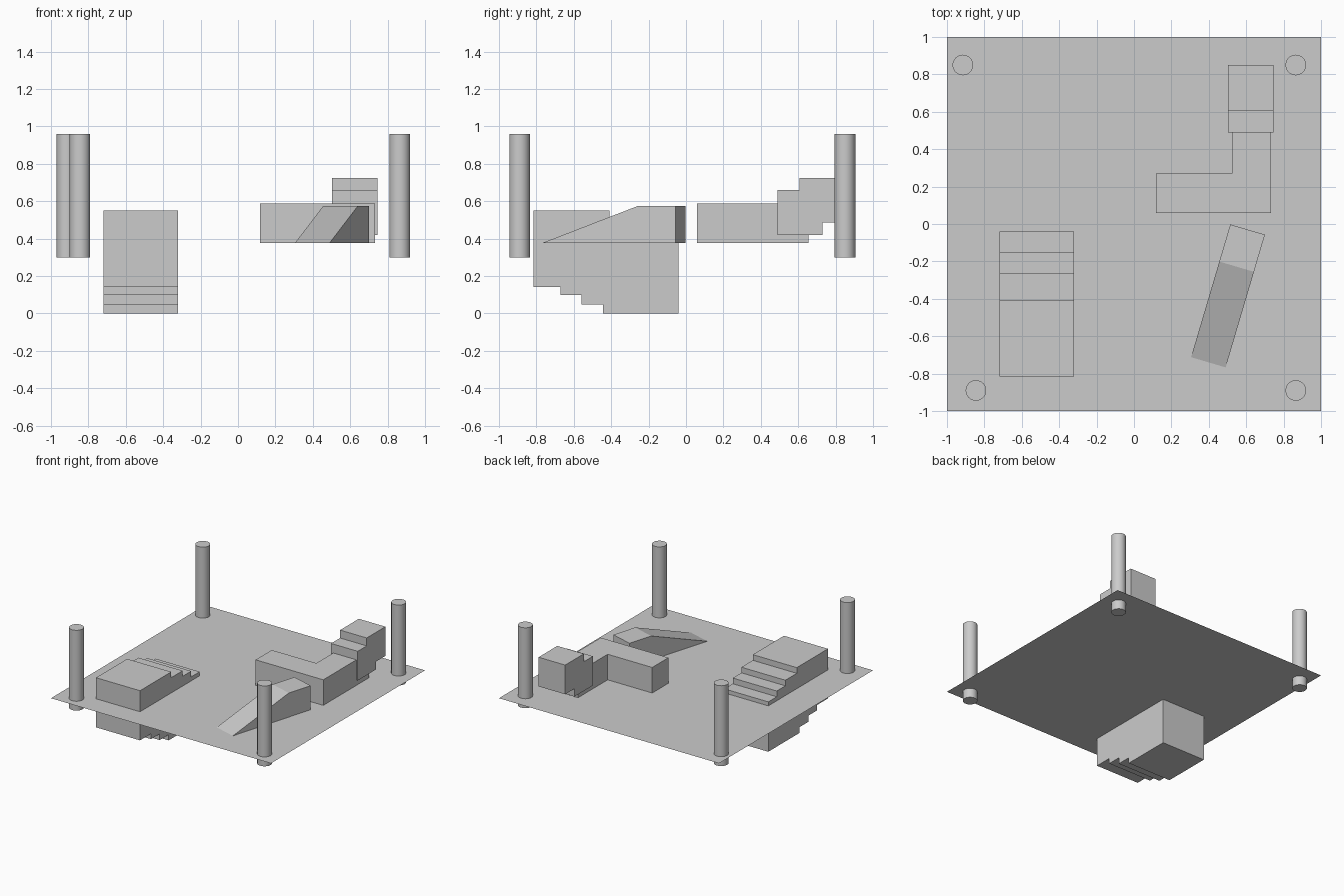
import bpy, bmesh, math
from mathutils import Vector

if "Cube" in bpy.data.objects:
    bpy.data.objects.remove(bpy.data.objects["Cube"])

DECK = 0.377  # height of the floor sheet


def prism(name, points, direction):
    """Extrude a closed flat outline along a vector."""
    bm = bmesh.new()
    face = bm.faces.new([bm.verts.new(p) for p in points])
    res = bmesh.ops.extrude_face_region(bm, geom=[face], use_keep_orig=True)
    moved = [g for g in res["geom"] if isinstance(g, bmesh.types.BMVert)]
    bmesh.ops.translate(bm, verts=moved, vec=Vector(direction))
    bmesh.ops.recalc_face_normals(bm, faces=bm.faces)
    mesh = bpy.data.meshes.new(name)
    bm.to_mesh(mesh)
    bm.free()
    obj = bpy.data.objects.new(name, mesh)
    bpy.context.collection.objects.link(obj)
    return obj


def side_prism(name, x0, x1, yz):
    """Side profile in y, z stretched from x0 to x1."""
    return prism(name, [(x0, y, z) for y, z in yz], (x1 - x0, 0, 0))


# floor sheet
bpy.ops.mesh.primitive_plane_add(size=2, location=(0, 0, DECK))
bpy.context.object.name = "floor"

# corner posts
for i, (x, y) in enumerate([(-0.915, 0.85), (0.865, 0.85),
                            (-0.845, -0.89), (0.865, -0.89)]):
    bpy.ops.mesh.primitive_cylinder_add(vertices=32, radius=0.055, depth=0.66,
                                        location=(x, y, 0.63))
    bpy.context.object.name = f"post_{i + 1}"
    bpy.ops.object.shade_smooth_by_angle(angle=math.radians(30))

# large staircase, stepped above and below
side_prism("large_stairs", -0.72, -0.32, [
    (-0.815, 0.55), (-0.41, 0.55), (-0.41, 0.503), (-0.262, 0.503),
    (-0.262, 0.457), (-0.15, 0.457), (-0.15, 0.41), (-0.04, 0.41),
    (-0.04, 0), (-0.443, 0), (-0.443, 0.047), (-0.56, 0.047),
    (-0.56, 0.098), (-0.672, 0.098), (-0.672, 0.142), (-0.815, 0.142)])

# small staircase at the end of the corner block
side_prism("small_stairs", 0.503, 0.745, [
    (0.49, 0.42), (0.49, 0.66), (0.607, 0.66), (0.607, 0.725),
    (0.85, 0.725), (0.85, 0.485), (0.73, 0.485), (0.73, 0.42)])

# L-shaped corner block
outline = [(0.118, 0.06), (0.733, 0.06), (0.733, 0.655),
           (0.523, 0.655), (0.523, 0.27), (0.118, 0.27)]
prism("corner_block", [(x, y, DECK) for x, y in outline], (0, 0, 0.21))

# turned ramp with a flat top
ramp = side_prism("ramp", 0, 0.193, [
    (0, DECK), (0.533, 0.575), (0.74, 0.575), (0.74, DECK)])
ramp.location = (0.305, -0.712, 0)
ramp.rotation_euler.z = -math.atan2(0.21, 0.71)
